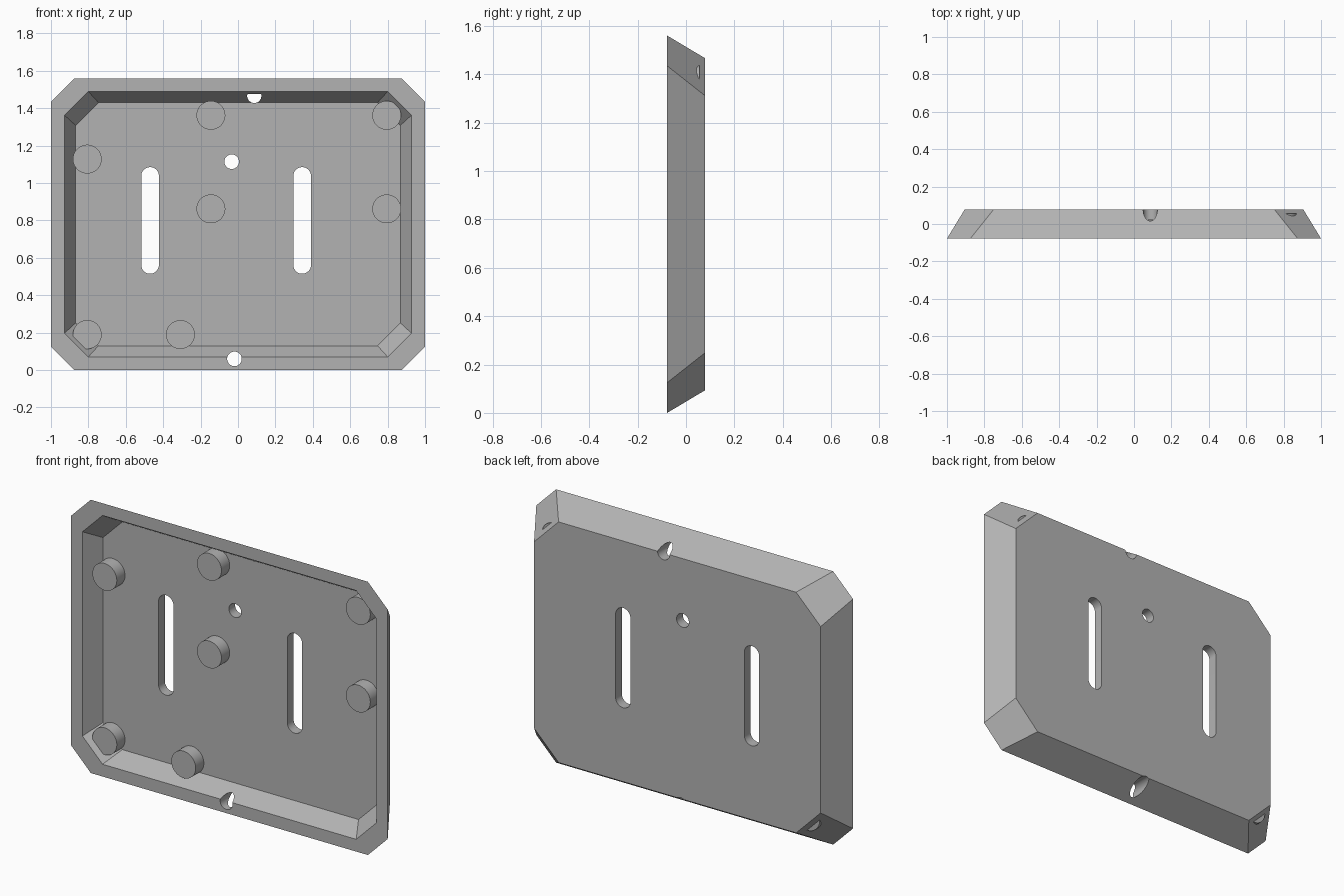
import bpy, bmesh
from math import cos, sin, pi, radians

if "Cube" in bpy.data.objects:
    bpy.data.objects.remove(bpy.data.objects["Cube"])

FRONT, BACK, FLOOR, MID = -0.078, 0.078, 0.022, 0.78

grey = bpy.data.materials.new("plain grey")
grey.use_nodes = True
grey.diffuse_color = (0.45, 0.45, 0.45, 1)
grey.node_tree.nodes["Principled BSDF"].inputs["Base Color"].default_value = grey.diffuse_color


def finish(bm, name):
    bmesh.ops.recalc_face_normals(bm, faces=bm.faces)
    mesh = bpy.data.meshes.new(name)
    bm.to_mesh(mesh)
    bm.free()
    mesh.materials.append(grey)
    obj = bpy.data.objects.new(name, mesh)
    bpy.context.collection.objects.link(obj)
    return obj


def select(obj):
    bpy.ops.object.select_all(action='DESELECT')
    obj.select_set(True)
    bpy.context.view_layer.objects.active = obj


def octagon(bm, hx, hz, cut, y):
    """Rectangle with cut corners, facing the front."""
    pts = []
    for sx, sz in ((1, 1), (-1, 1), (-1, -1), (1, -1)):
        pair = [(sx * hx, sz * (hz - cut)), (sx * (hx - cut), sz * hz)]
        pts += pair if sx * sz > 0 else pair[::-1]
    return [bm.verts.new((x, y, MID + z)) for x, z in pts]


def prism(bm, x, z, r, y0, y1, stretch=0, n=48):
    """Round bar along y; stretch pulls it into a slot."""
    ring = []
    for i in range(n):
        a = 2 * pi * (i + 0.5) / n
        side = stretch if sin(a) > 0 else -stretch
        ring.append((x + r * cos(a), z + r * sin(a) + side))
    ends = [[bm.verts.new((px, y, pz)) for px, pz in ring] for y in (y0, y1)]
    for end in ends:
        bm.faces.new(end)
    bridge(bm, *ends)


def bridge(bm, a, b):
    for i in range(len(a)):
        j = (i + 1) % len(a)
        bm.faces.new((a[i], a[j], b[j], b[i]))


# Tray shell: back plate, sloped walls, front rim and recess
bm = bmesh.new()
loops = [octagon(bm, 0.905, 0.687, 0.155, BACK),
         octagon(bm, 1.0, 0.78, 0.125, FRONT),
         octagon(bm, 0.928, 0.71, 0.127, FRONT),
         octagon(bm, 0.868, 0.65, 0.122, FLOOR)]
for a, b in zip(loops, loops[1:]):
    bridge(bm, a, b)
bm.faces.new(loops[0])
bm.faces.new(loops[-1])
tray = finish(bm, "tray")

# Slots and round holes
bm = bmesh.new()
for x in (-0.47, 0.343):
    prism(bm, x, 0.8, 0.047, -0.2, 0.2, stretch=0.238)
prism(bm, -0.034, 1.114, 0.039, -0.2, 0.2)
prism(bm, -0.019, 0.06, 0.039, -0.2, 0.2)
prism(bm, 0.087, 1.466, 0.038, -0.055, 0.2)
cutter = finish(bm, "hole_cutter")
cutter.hide_render = True

cut = tray.modifiers.new("holes", 'BOOLEAN')
cut.operation = 'DIFFERENCE'
cut.solver = 'EXACT'
cut.object = cutter
select(tray)
bpy.ops.object.modifier_apply(modifier="holes")
bpy.data.objects.remove(cutter)
bpy.ops.object.shade_smooth_by_angle(angle=radians(20))

# Round support posts standing on the recess floor
posts = [(-0.145, 1.362), (0.795, 1.362), (-0.806, 1.128), (-0.145, 0.862),
         (0.795, 0.862), (-0.806, 0.19), (-0.308, 0.19)]
for i, (x, z) in enumerate(posts):
    bm = bmesh.new()
    prism(bm, x, z, 0.077, -0.052, 0.055)
    select(finish(bm, f"post_{i + 1}"))
    bpy.ops.object.shade_smooth_by_angle(angle=radians(20))
